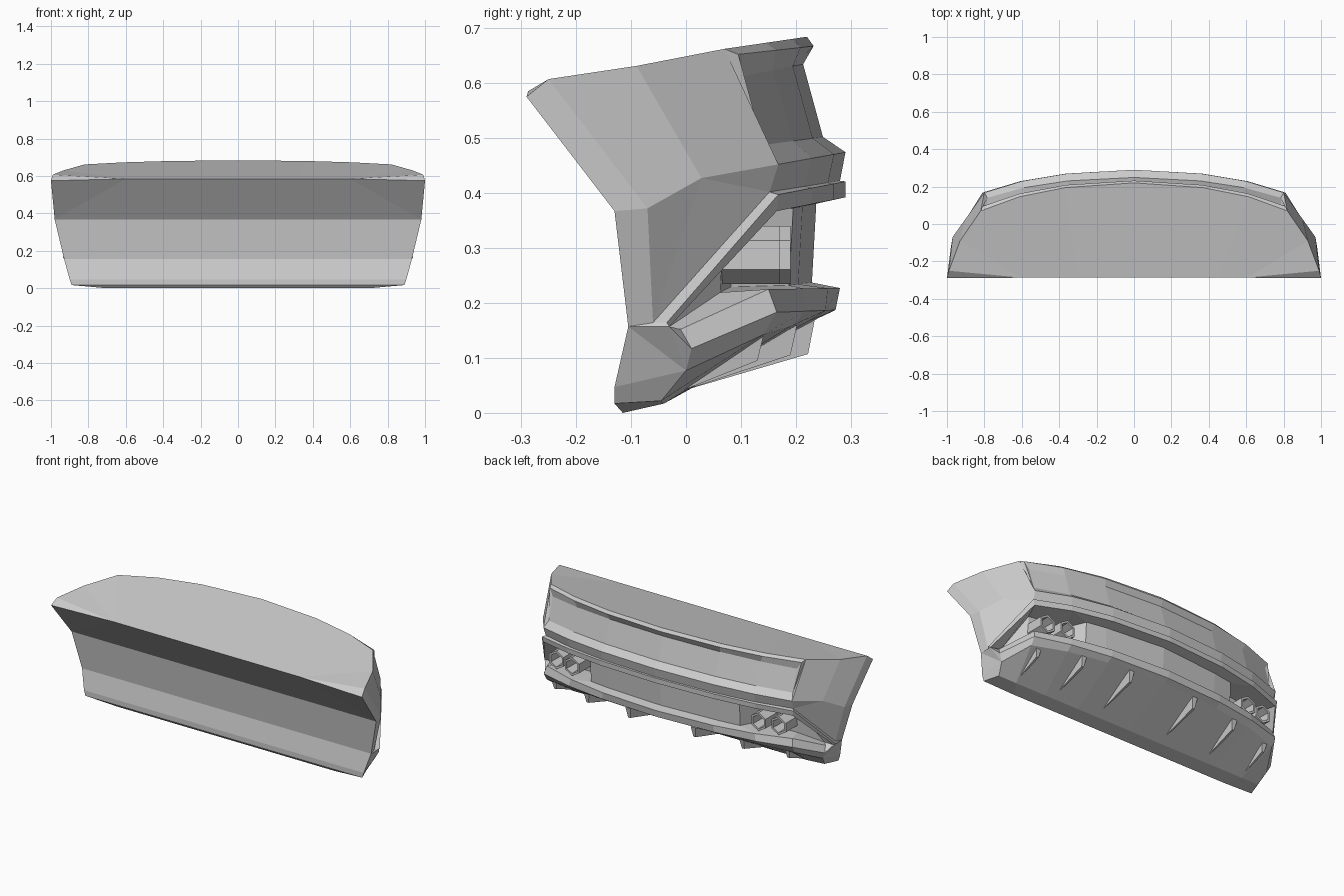
import bpy, bmesh, math
from mathutils import Vector

if "Cube" in bpy.data.objects:
    bpy.data.objects.remove(bpy.data.objects["Cube"])

X_STEPS = (0, .45, .75, 1)
BOW = (0, .17, .5, 1)


def row(xc, yc, zc, y0, z0):
    """Bowed half row from the centre line to a corner point."""
    return [(xc * s, y0 + (yc - y0) * b, z0 + (zc - z0) * b) for s, b in zip(X_STEPS, BOW)]


def strip(a, b):
    return [[a[i], a[i + 1], b[i + 1], b[i]] for i in range(len(a) - 1)]


def make(name, faces, mirror=True):
    bm = bmesh.new()
    for f in faces:
        bm.faces.new([bm.verts.new(p) for p in f])
        if mirror:
            bm.faces.new([bm.verts.new((-p[0], p[1], p[2])) for p in reversed(f)])
    bmesh.ops.remove_doubles(bm, verts=bm.verts, dist=1e-4)
    bmesh.ops.triangulate(bm, faces=[f for f in bm.faces if len(f.verts) > 4])
    bmesh.ops.recalc_face_normals(bm, faces=bm.faces)
    me = bpy.data.meshes.new(name)
    bm.to_mesh(me)
    bm.free()
    ob = bpy.data.objects.new(name, me)
    bpy.context.collection.objects.link(ob)
    return ob


# Bowed rear rows, top to bottom
R = [row(.82, .07, .665, .22, .687), row(.81, .095, .655, .232, .67),
     row(.785, .103, .615, .213, .637), row(.785, .14, .49, .249, .505),
     row(.80, .168, .455, .29, .477), row(.795, .152, .405, .28, .425),
     row(.81, .168, .4, .29, .424), row(.80, .165, .37, .29, .395)]
shelf_top = row(.79, .15, .228, .28, .23)
shelf_low = row(.80, .165, .186, .272, .19)
under = row(.80, .14, .145, .24, .175)
keel = [(x, -.04, .02) for x in (0, .34, .56, .75)]
toe = [(x, -.115, .003) for x in (0, .32, .52, .7)]

# Side points
front_top = [(x, -.287, .588) for x in (0, .3, .45, .6)]
FC, S0, S1 = (1, -.29, .578), (.99, -.25, .61), (.93, -.09, .634)
M0, M1, M2 = (.98, -.13, .37), (.97, -.07, .375), (.9, .028, .43)
B0, B1, BP, B2 = (.93, -.105, .16), (.92, -.06, .167), (.937, -.035, .167), (.93, -.03, .16)
P0, P1 = (.89, -.01, .155), (.9, .01, .12)
L0, L1, LL, D = (.9, -.13, .05), (.88, 0, .08), (.89, -.13, .02), (.86, -.045, .025)

# Recessed wall behind the tailpipes, converging at the side tip
tip = (.87, -.03, .16)
wall = [(0, .237, .385, .24), (.36, .212, .378, .237), (.48, .195, .375, .235),
        (.53, .09, .372, .232), (.76, .07, .36, .222)]
w_top = [(x, y, a) for x, y, a, b in wall]
w_low = [(x, y - .008, b) for x, y, a, b in wall]


def c(p):
    return (0, p[1], p[2])


faces = []
for a, b in zip(R, R[1:]):
    faces += strip(a, b)
# Top lid
faces += strip(front_top, R[0])
F6 = front_top[3]
faces += [[F6, R[0][3], S1], [F6, S1, S0], [F6, S0, FC]]
# Flat front bands
faces += [front_top + [FC, M0, c(M0)], [c(M0), M0, B0, c(B0)],
          [c(B0), B0, L0, c(L0)], [c(L0), L0, LL, c(LL)], [c(LL), LL] + toe[::-1]]
# Side panels and recess end
T, T6, T7 = R[5][3], R[6][3], R[7][3]
faces += [[FC, S0, M1, M0], [S0, S1, M2, M1], [S1, R[0][3], R[4][3], M2],
          [R[0][3], R[1][3], R[2][3], R[3][3], R[4][3]],
          [M0, M1, B1, B0], [M1, M2, B1], [M2, R[4][3], T], [M2, T, B1]]
# Diagonal side ledge and lower corner
faces += [[T, B1, BP, T6], [T6, BP, B2, T7], [B0, B1, BP, B2],
          [B0, B2, P1, L1, L0], [B2, tip, P0, P1], [L0, L1, D, LL]]
# Alcove: ceiling, wall, floor
faces += strip(w_top, w_low) + [[w_top[4], tip, w_low[4]]]
for edge, w, end in ((R[7], w_top, B2), (shelf_top, w_low, P0)):
    faces += [[edge[0], edge[1], w[1], w[0]], [edge[1], edge[2], w[2], w[1]],
              [edge[2], w[3], w[2]], [edge[2], edge[3], w[4], w[3]],
              [edge[3], end, tip, w[4]]]
# Diffuser shelf and underside
faces += strip(shelf_top + [P0], shelf_low + [P1])
faces += strip(shelf_low + [P1], under + [L1])
faces += strip(under + [L1], keel + [D])
faces += strip(keel + [D], toe + [LL])
make("bumper_shell", faces)


# Hexagonal tailpipes
def ring(x, y, z, r):
    return [(x + r * math.sin(i * math.pi / 3), y, z + r * math.cos(i * math.pi / 3)) for i in range(6)]


def tailpipe(x, y):
    z = .29
    rings = [ring(x, .06, z, .053), ring(x, y, z, .053), ring(x, y, z, .04), ring(x, y - .08, z, .036)]
    out = [rings[0], rings[3]]
    for a, b in zip(rings, rings[1:]):
        out += strip(a + a[:1], b + b[:1])
    return out


make("inner_tailpipes", tailpipe(.6, .19))
make("outer_tailpipes", tailpipe(.715, .17))


# Wedge-shaped diffuser fins
def fin(x, y1, z1, zt):
    def pair(y, z, w):
        return (x - w, y, z), (x + w, y, z)
    a, b = pair(-.01, .042, .003)
    p, q = pair(y1, z1, .007)
    s, t = pair(y1 + .012, zt, .016)
    return [[a, b, q, p], [p, q, t, s], [a, p, s], [b, t, q], [a, s, t, b]]


for name, spec in (("inner_fins", (.21, .222, .11, .172)),
                   ("middle_fins", (.5, .19, .108, .163)),
                   ("outer_fins", (.75, .13, .098, .148))):
    make(name, fin(*spec))
# Rest on the ground plane
for ob in bpy.context.collection.objects:
    ob.location.z = -.003
